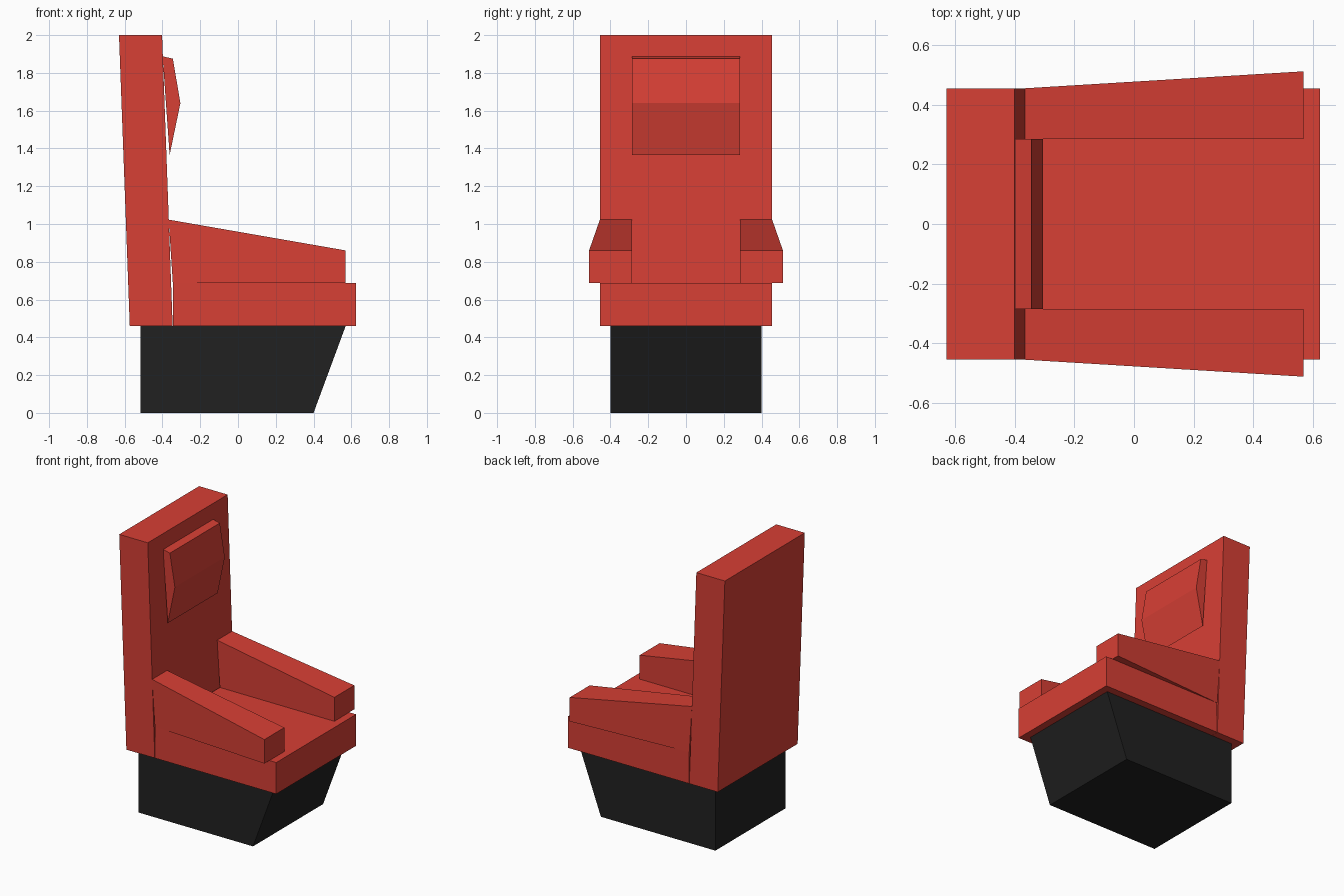
import bpy, bmesh

if "Cube" in bpy.data.objects:
    bpy.data.objects.remove(bpy.data.objects["Cube"])


def material(name, color):
    m = bpy.data.materials.new(name)
    m.diffuse_color = (*color, 1)
    m.use_nodes = True
    m.node_tree.nodes["Principled BSDF"].inputs["Base Color"].default_value = m.diffuse_color
    return m


red = material("red_upholstery", (0.68, 0.05, 0.035))
black = material("black_base", (0.015, 0.015, 0.015))


def prism(name, profile, near, far, mat):
    """Join an XZ profile at the near y values to the same profile at the far y values."""
    bm = bmesh.new()
    a = [bm.verts.new((x, y, z)) for (x, z), y in zip(profile, near)]
    b = [bm.verts.new((x, y, z)) for (x, z), y in zip(profile, far)]
    bm.faces.new(a)
    bm.faces.new(b[::-1])
    n = len(profile)
    for i in range(n):
        j = (i + 1) % n
        bm.faces.new((a[j], a[i], b[i], b[j]))
    bmesh.ops.recalc_face_normals(bm, faces=bm.faces)
    mesh = bpy.data.meshes.new(name)
    bm.to_mesh(mesh)
    bm.free()
    mesh.materials.append(mat)
    obj = bpy.data.objects.new(name, mesh)
    bpy.context.collection.objects.link(obj)
    return obj


def slab(name, profile, half_width, mat):
    n = len(profile)
    return prism(name, profile, [-half_width] * n, [half_width] * n, mat)


# Pedestal with raked front
slab("pedestal", [(-0.515, 0), (0.4, 0), (0.57, 0.46), (-0.515, 0.46)], 0.4, black)

# Seat cushion
slab("seat", [(-0.345, 0.46), (0.625, 0.46), (0.625, 0.687), (-0.345, 0.687)], 0.456, red)

# Reclined backrest
slab("backrest", [(-0.573, 0.46), (-0.346, 0.46), (-0.402, 2), (-0.63, 2)], 0.456, red)

# Headrest pad
slab("headrest", [(-0.362, 1.365), (-0.305, 1.64), (-0.345, 1.875), (-0.399, 1.888)], 0.285, red)

# Armrests flaring outward toward the front, mirrored across the seat
arm = prism("armrests", [(-0.345, 0.687), (0.57, 0.687), (0.57, 0.86), (-0.367, 1.023)],
            [0.286] * 4, [0.456, 0.513, 0.513, 0.456], red)
arm.modifiers.new("mirror", 'MIRROR').use_axis = (False, True, False)
